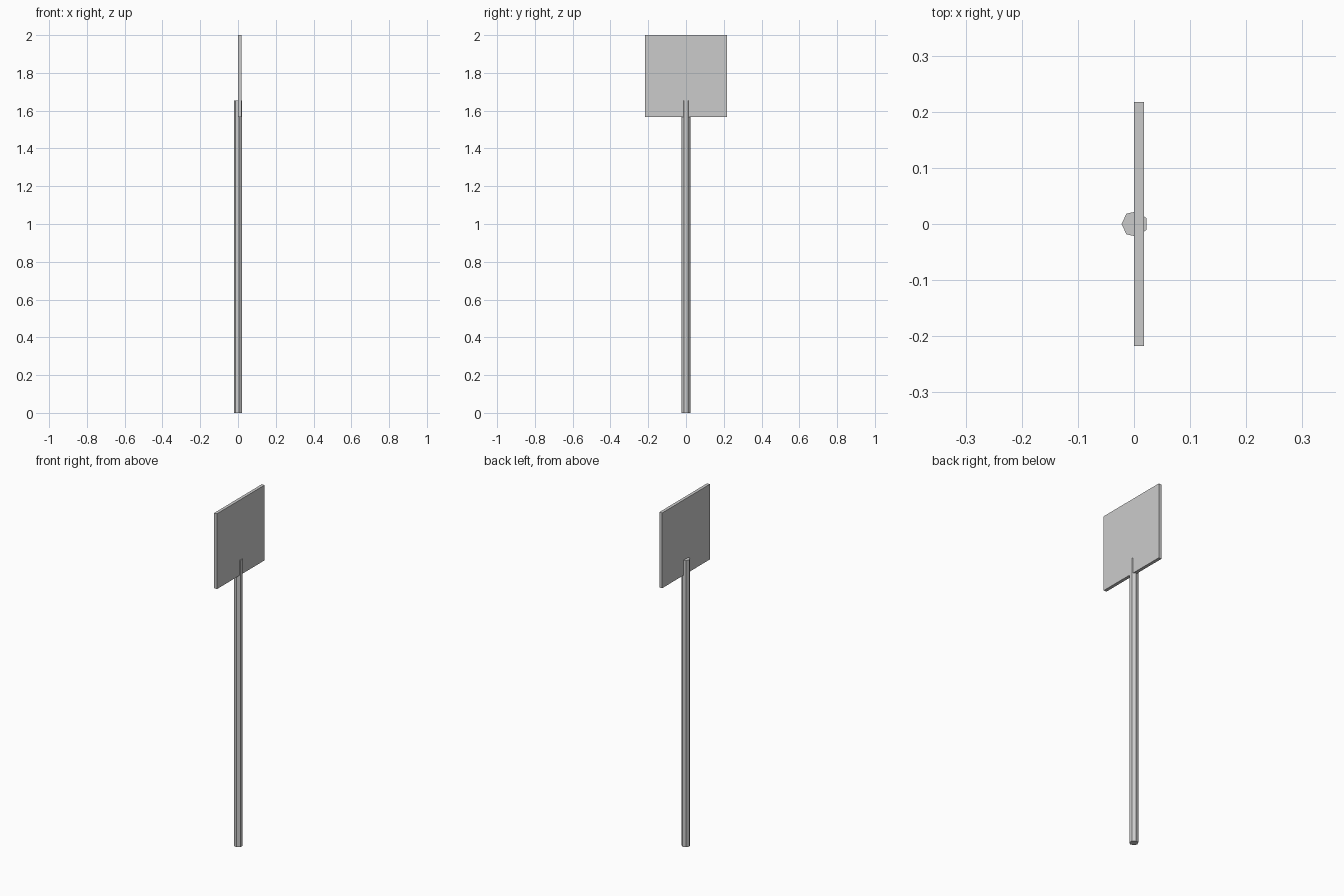
import bpy
import math

if "Cube" in bpy.data.objects:
    bpy.data.objects.remove(bpy.data.objects["Cube"])

POLE_RADIUS = 0.0234
POLE_HEIGHT = 1.653
PANEL_SIZE = 0.434
PANEL_THICKNESS = 0.018

# Seven-sided pole, one corner pointing to -x and a flat side to +x
bpy.ops.mesh.primitive_cylinder_add(vertices=7, radius=POLE_RADIUS, depth=POLE_HEIGHT,
                                    location=(0.0011, 0, POLE_HEIGHT / 2))
pole = bpy.context.object
pole.name = "pole"
# turn the first corner (whichever axis it starts on) to face -x
first = pole.data.vertices[0].co
pole.rotation_euler.z = math.pi - math.atan2(first.y, first.x)

# Square sign panel, sunk into the pole so the pole's flat side shows through
bpy.ops.mesh.primitive_cube_add(size=1, location=(PANEL_THICKNESS / 2, 0, 2 - PANEL_SIZE / 2))
panel = bpy.context.object
panel.name = "sign_panel"
panel.scale = (PANEL_THICKNESS, PANEL_SIZE, PANEL_SIZE)
